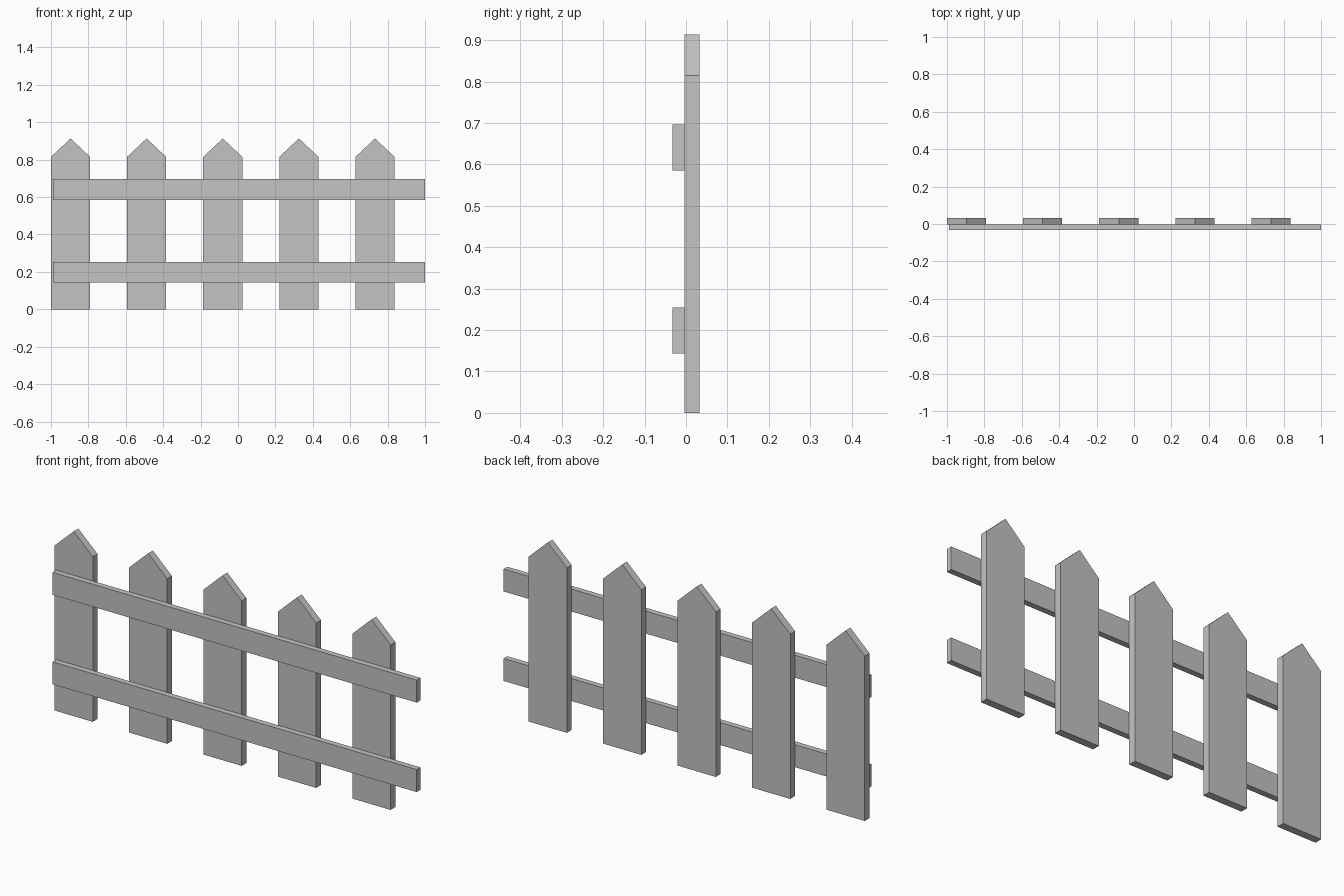
import bpy
import bmesh

cube = bpy.data.objects.get("Cube")
if cube:
    bpy.data.objects.remove(cube, do_unlink=True)

grey = bpy.data.materials.new("plain grey")
grey.use_nodes = True
colour = (0.55, 0.55, 0.55, 1)
grey.diffuse_color = colour
grey.node_tree.nodes["Principled BSDF"].inputs["Base Color"].default_value = colour


def board(name, outline, front, back):
    """Extrude an (x, z) outline from y = front to y = back."""
    bm = bmesh.new()
    face = bm.faces.new([bm.verts.new((x, front, z)) for x, z in outline])
    extruded = bmesh.ops.extrude_face_region(bm, geom=[face])["geom"]
    verts = [g for g in extruded if isinstance(g, bmesh.types.BMVert)]
    bmesh.ops.translate(bm, verts=verts, vec=(0, back - front, 0))
    bmesh.ops.recalc_face_normals(bm, faces=bm.faces)
    mesh = bpy.data.meshes.new(name)
    bm.to_mesh(mesh)
    bm.free()
    mesh.materials.append(grey)
    obj = bpy.data.objects.new(name, mesh)
    bpy.context.collection.objects.link(obj)


# Pointed pickets
width, spacing = 0.209, 0.407
shoulder, tip = 0.815, 0.913
joint = -0.004
for i in range(5):
    left = -1 + i * spacing
    right = left + width
    board(f"picket_{i + 1}",
          [(left, 0), (right, 0), (right, shoulder),
           ((left + right) / 2, tip), (left, shoulder)], joint, 0.033)

# Horizontal rails on the front
for name, bottom in (("lower_rail", 0.143), ("upper_rail", 0.585)):
    top = bottom + 0.111
    board(name, [(-0.99, bottom), (1, bottom), (1, top), (-0.99, top)], -0.033, joint)
